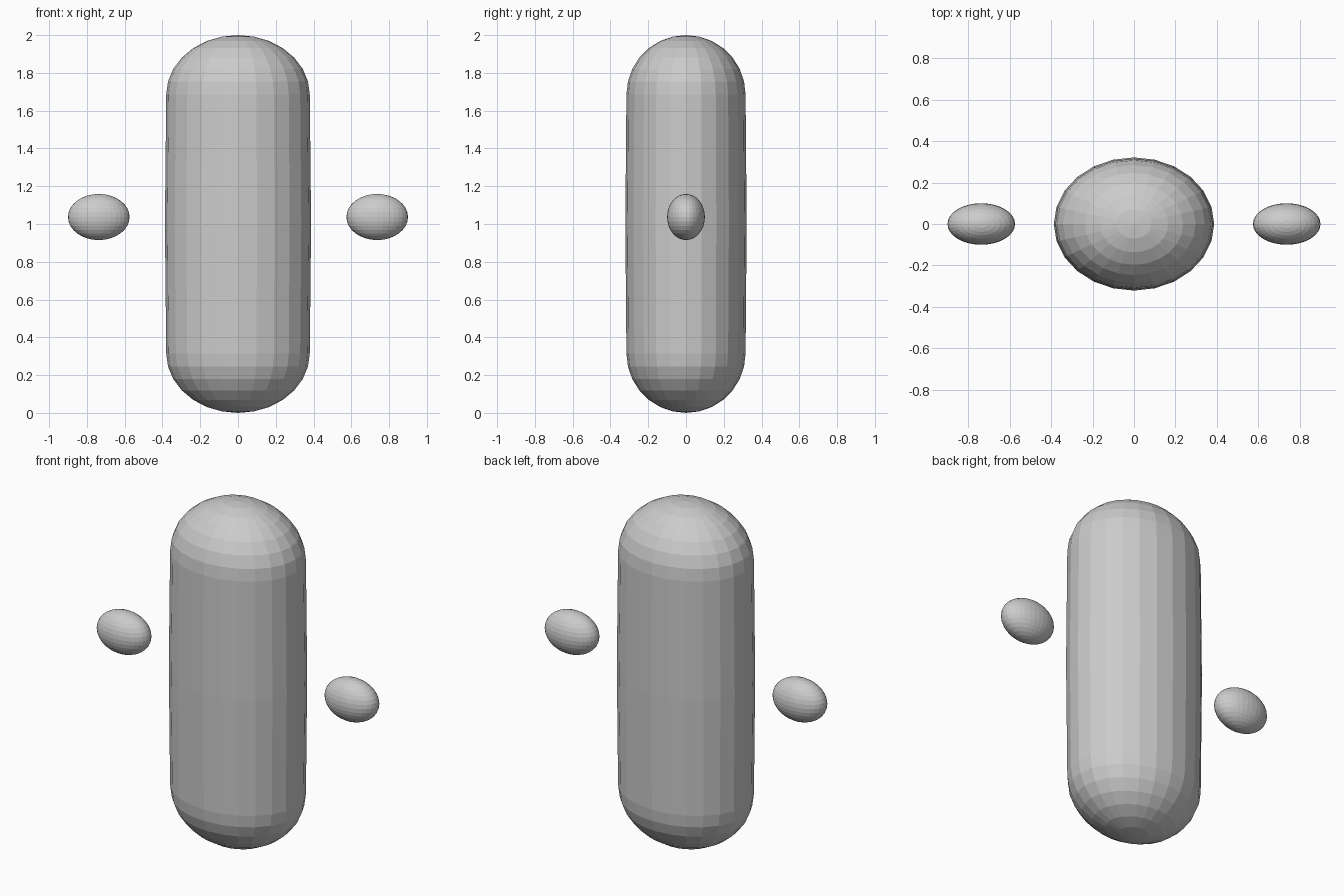
import bpy
import bmesh
import math

cube = bpy.data.objects.get("Cube")
if cube:
    bpy.data.objects.remove(cube, do_unlink=True)

grey = bpy.data.materials.new("light_grey")
grey.use_nodes = True
colour = (0.6, 0.6, 0.6, 1)
grey.diffuse_color = colour
grey.node_tree.nodes["Principled BSDF"].inputs["Base Color"].default_value = colour


def revolve(name, profile, depth_ratio, centre, segments):
    """Turn a (radius, height) profile, flattened in depth, into a closed solid."""
    bm = bmesh.new()
    verts = [bm.verts.new((r, 0, z)) for r, z in profile]
    edges = [bm.edges.new(pair) for pair in zip(verts, verts[1:])]
    bmesh.ops.spin(bm, geom=verts + edges, cent=(0, 0, 0), axis=(0, 0, 1),
                   angle=math.tau, steps=segments)
    bmesh.ops.remove_doubles(bm, verts=bm.verts, dist=0.0001)
    bmesh.ops.scale(bm, vec=(1, depth_ratio, 1), verts=bm.verts)
    bmesh.ops.recalc_face_normals(bm, faces=bm.faces)
    mesh = bpy.data.meshes.new(name)
    bm.to_mesh(mesh)
    bm.free()
    mesh.materials.append(grey)
    obj = bpy.data.objects.new(name, mesh)
    obj.location = centre
    bpy.context.collection.objects.link(obj)
    return obj


def arc(radius, height, z, start, end, steps):
    """Points along an elliptical arc, angles in degrees from the equator."""
    angles = [math.radians(start + (end - start) * i / steps) for i in range(steps + 1)]
    return [(radius * math.cos(a), z + height * math.sin(a)) for a in angles]


# Tall rounded body with a very slight swell at mid height
cap = 0.315
body_profile = (arc(0.38, cap, cap, -90, 0, 7) + [(0.387, 1.0)]
                + arc(0.38, cap, 2 - cap, 0, 90, 7))
revolve("body", body_profile, 0.83, (0, 0, 0), 24)

# Small floating egg-shaped hands on both sides
for side, x in (("left", 0.737), ("right", -0.737)):
    revolve(side + "_hand", arc(0.163, 0.122, 0, -90, 90, 16), 0.613, (x, 0, 1.037), 32)
